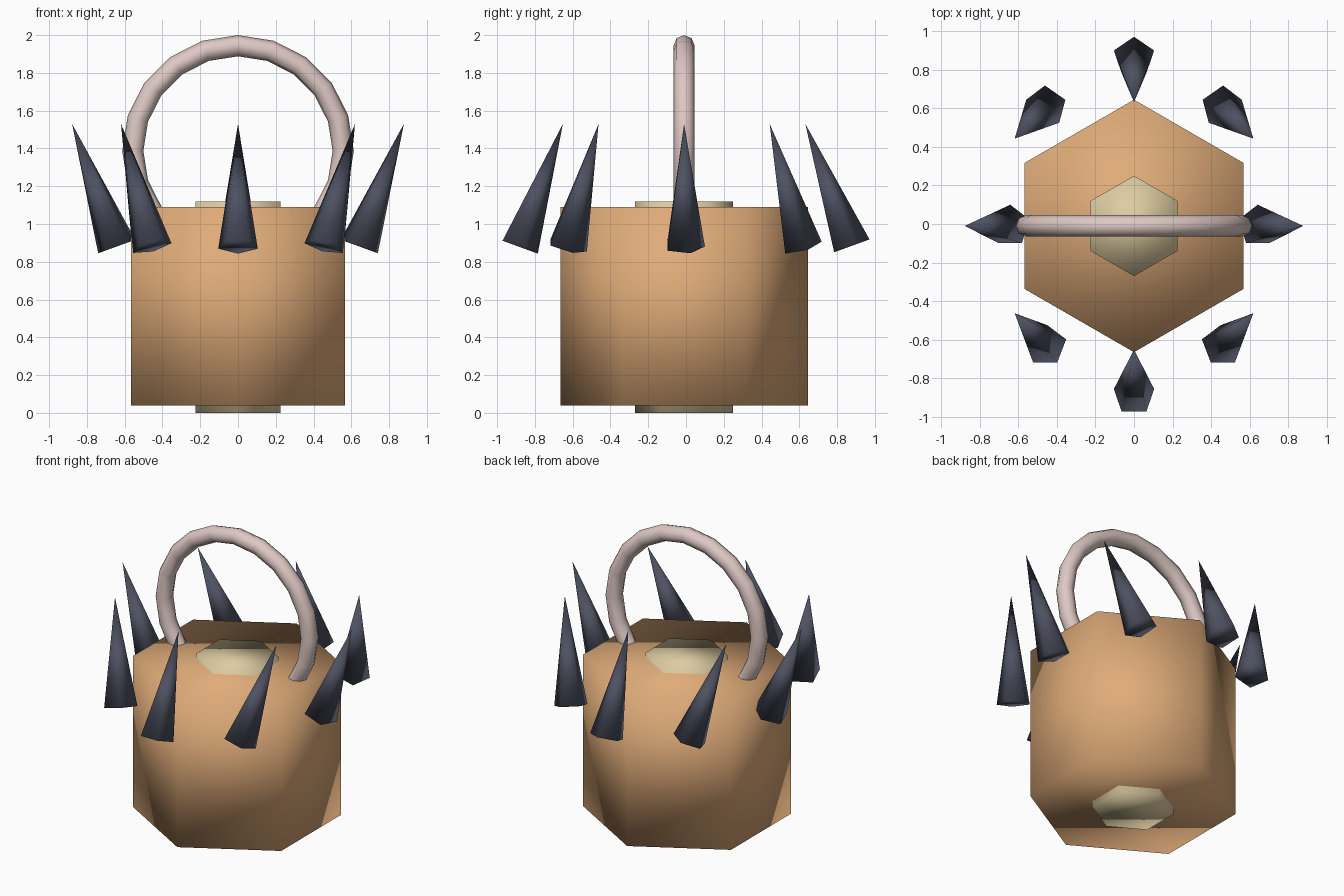
import bpy
from math import sin, cos, pi, radians

default = bpy.data.objects.get("Cube")
if default:
    bpy.data.objects.remove(default, do_unlink=True)

CENTRE_Y = -0.01


def make_material(name, rgb):
    mat = bpy.data.materials.new(name)
    mat.use_nodes = True
    colour = (*rgb, 1.0)
    mat.diffuse_color = colour
    shader = next(n for n in mat.node_tree.nodes if n.type == "BSDF_PRINCIPLED")
    shader.inputs["Base Color"].default_value = colour
    shader.inputs["Roughness"].default_value = 0.8
    return mat


def finish(name, mat):
    obj = bpy.context.object
    obj.name = name
    obj.data.name = name
    obj.data.materials.append(mat)
    bpy.ops.object.shade_smooth()
    return obj


def hex_prism(name, radius, bottom, top, mat):
    bpy.ops.mesh.primitive_cylinder_add(
        vertices=6, radius=radius, depth=top - bottom,
        location=(0, CENTRE_Y, (bottom + top) / 2))
    return finish(name, mat)


tan = make_material("warm tan", (0.74, 0.41, 0.19))
cream = make_material("pale cream", (0.73, 0.61, 0.36))
slate = make_material("dark slate", (0.075, 0.083, 0.12))
pink = make_material("pale pink", (0.73, 0.58, 0.55))

# Hexagonal body with a narrow core showing at both ends
hex_prism("body", 0.655, 0.04, 1.09, tan)
hex_prism("core", 0.26, 0.0, 1.12, cream)

# Ring handle, its lower part sunk into the body
bpy.ops.mesh.primitive_torus_add(
    major_segments=20, minor_segments=8, major_radius=0.557, minor_radius=0.056,
    location=(0, CENTRE_Y, 1.387), rotation=(pi / 2, 0, 0))
finish("handle", pink)

# Circle of spikes: they lean outward along x and inward along y
TILT = radians(20)
for i in range(8):
    a = i * pi / 4
    bpy.ops.mesh.primitive_cone_add(
        vertices=5, radius1=0.11, radius2=0, depth=0.69,
        location=(0.76 * cos(a), CENTRE_Y + 0.76 * sin(a), 1.205),
        rotation=(TILT * sin(a), TILT * cos(a), 0))
    finish(f"spike_{i + 1}", slate)
